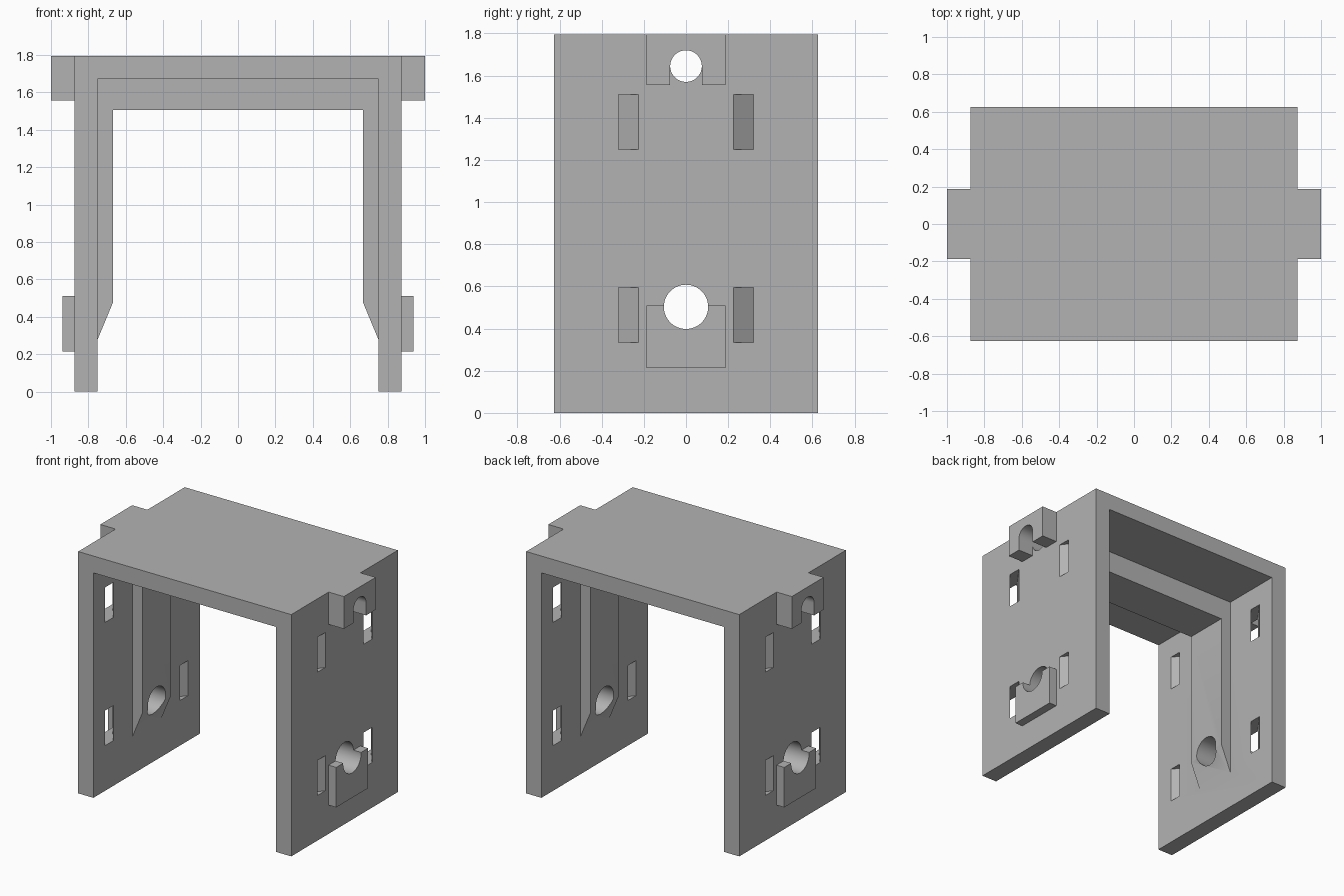
import bpy
import bmesh
from mathutils import Vector

if "Cube" in bpy.data.objects:
    bpy.data.objects.remove(bpy.data.objects["Cube"], do_unlink=True)

HEIGHT = 1.795
OUTER, INNER = 0.875, 0.75      # wall faces in x
HALF_DEPTH = 0.625

grey = bpy.data.materials.new("plain_grey")
grey.use_nodes = True
colour = (0.45, 0.45, 0.45, 1)
grey.diffuse_color = colour
grey.node_tree.nodes["Principled BSDF"].inputs["Base Color"].default_value = colour


def prism(name, points, axis, low, high):
    """Extrude a 2D outline from low to high along y ('Y') or z ('Z')."""
    bm = bmesh.new()
    place = {"Y": lambda a, b: (a, low, b), "Z": lambda a, b: (a, b, low)}[axis]
    push = {"Y": Vector((0, 1, 0)), "Z": Vector((0, 0, 1))}[axis] * (high - low)
    face = bm.faces.new([bm.verts.new(place(a, b)) for a, b in points])
    moved = bmesh.ops.extrude_face_region(bm, geom=[face])["geom"]
    bmesh.ops.translate(bm, vec=push, verts=[g for g in moved if isinstance(g, bmesh.types.BMVert)])
    bmesh.ops.recalc_face_normals(bm, faces=bm.faces[:])
    mesh = bpy.data.meshes.new(name)
    bm.to_mesh(mesh)
    bm.free()
    mesh.materials.append(grey)
    obj = bpy.data.objects.new(name, mesh)
    bpy.context.collection.objects.link(obj)
    return obj


def block(name, x0, x1, half_y, z0, z1):
    return prism(name, [(x0, z0), (x1, z0), (x1, z1), (x0, z1)], "Y", -half_y, half_y)


def bore(name, radius, z):
    """Round cutter running right across the model along x."""
    bpy.ops.mesh.primitive_cylinder_add(vertices=64, radius=radius, depth=3,
                                        location=(0, 0, z), rotation=(0, 1.5707963, 0))
    obj = bpy.context.object
    obj.name = name
    obj.data.materials.append(grey)
    return obj


def combine(target, other, operation):
    mod = target.modifiers.new(other.name, "BOOLEAN")
    mod.operation, mod.solver, mod.object = operation, "EXACT", other
    bpy.context.view_layer.objects.active = target
    bpy.ops.object.modifier_apply(modifier=mod.name)
    bpy.data.objects.remove(other, do_unlink=True)


def mirrored(half):
    """Close a right-hand half outline with its mirror image."""
    return half + [(-x, z) for x, z in reversed(half)]


# Outer U-shaped shell
roof = HEIGHT - 0.125
frame = prism("bracket_frame", mirrored([(INNER, roof), (INNER, 0), (OUTER, 0), (OUTER, HEIGHT)]),
              "Y", -HALF_DEPTH, HALF_DEPTH)

# Inner rib with tapered feet, sunk slightly into the shell
sink = 0.04
rib = prism("inner_rib", mirrored([(0.667, 1.505), (0.667, 0.48), (INNER, 0.28), (INNER + sink, 0.28),
                                   (INNER + sink, roof + sink)]), "Y", -0.167, 0.167)
combine(frame, rib, "UNION")

# Side tabs at the top and pads around the lower holes
for side in (-1, 1):
    start = side * (OUTER - sink)
    combine(frame, block("top_tab", start, side * 1.0, 0.187, 1.555, HEIGHT), "UNION")
    combine(frame, block("lower_pad", start, side * 0.9375, 0.187, 0.213, 0.51), "UNION")

# Round bores and the open slots under the upper bore
combine(frame, bore("upper_bore", 0.075, 1.645), "DIFFERENCE")
combine(frame, bore("lower_bore", 0.105, 0.503), "DIFFERENCE")
for side in (-1, 1):
    combine(frame, block("tab_slot", side * OUTER, side * 1.1, 0.075, 1.5, 1.645), "DIFFERENCE")

# Slanted strap tunnels through both walls
slope = 0.167 / (OUTER - INNER)
margin = 0.01
shift = slope * margin
for side in (-1, 1):
    for end in (-1, 1):
        outline = [(INNER - margin, 0.392 + shift), (INNER - margin, 0.487 + shift),
                   (OUTER + margin, 0.32 - shift), (OUTER + margin, 0.225 - shift)]
        outline = [(side * x, end * y) for x, y in outline]
        for bottom in (0.335, 1.25):
            combine(frame, prism("strap_tunnel", outline, "Z", bottom, bottom + 0.26), "DIFFERENCE")

# Smooth bores, crisp edges elsewhere
bpy.ops.object.select_all(action="DESELECT")
frame.select_set(True)
bpy.context.view_layer.objects.active = frame
bpy.ops.object.shade_smooth_by_angle(angle=0.5)
